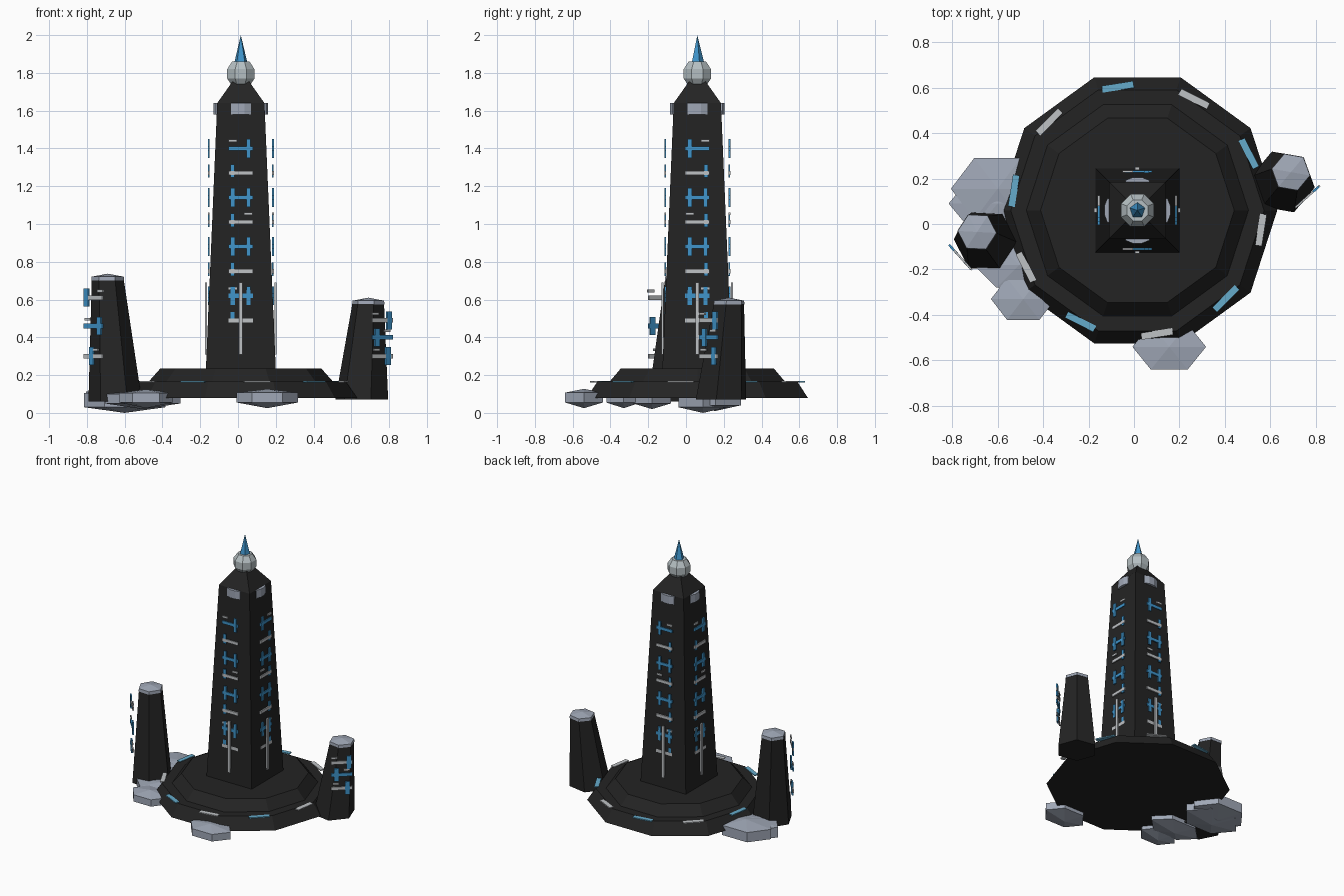
import bpy, bmesh
from math import sin, cos, pi, radians, sqrt, atan2
from mathutils import Matrix, Vector

cube = bpy.data.objects.get("Cube")
if cube:
    bpy.data.objects.remove(cube, do_unlink=True)


def material(name, rgb):
    m = bpy.data.materials.new(name)
    m.use_nodes = True
    m.diffuse_color = (*rgb, 1)
    m.node_tree.nodes["Principled BSDF"].inputs["Base Color"].default_value = (*rgb, 1)
    return m


BLACK = material("black stone", (0.017, 0.017, 0.017))
ROCK = material("blue grey rock", (0.35, 0.39, 0.47))
SILVER = material("pale silver", (0.52, 0.54, 0.56))
ORB = material("orb grey", (0.46, 0.52, 0.54))
BLUE = material("rune blue", (0.05, 0.30, 0.60))
SKY = material("ring blue", (0.13, 0.41, 0.60))

CX, CY = 0.015, 0.06      # axis of the main tower


def finish(name, bm, mat):
    bmesh.ops.recalc_face_normals(bm, faces=bm.faces)
    me = bpy.data.meshes.new(name)
    bm.to_mesh(me)
    bm.free()
    me.materials.append(mat)
    ob = bpy.data.objects.new(name, me)
    bpy.context.collection.objects.link(ob)
    return ob


def stack(name, rings, sides, mat, turn=0, squash=1):
    """Loft polygon rings (x, y, z, radius); zero radius makes a point."""
    bm = bmesh.new()
    loops = []
    for x, y, z, r in rings:
        count = sides if r else 1
        loops.append([bm.verts.new((x + r * cos(turn + 2 * pi * i / sides),
                                    y + squash * r * sin(turn + 2 * pi * i / sides), z))
                      for i in range(count)])
    for a, b in zip(loops, loops[1:]):
        for i in range(sides):
            j = (i + 1) % sides
            if len(a) == 1:
                bm.faces.new((a[0], b[j], b[i]))
            elif len(b) == 1:
                bm.faces.new((a[i], a[j], b[0]))
            else:
                bm.faces.new((a[i], a[j], b[j], b[i]))
    for loop in (loops[0], loops[-1]):
        if len(loop) > 1:
            bm.faces.new(loop)
    return finish(name, bm, mat)


def axial(*pairs):
    return [(CX, CY, z, r) for z, r in pairs]


def plate(name, centre, size, mat, angle=0):
    """Box whose width runs along the given angle."""
    bm = bmesh.new()
    place = Matrix.Translation(centre) @ Matrix.Rotation(angle, 4, 'Z')
    bmesh.ops.create_cube(bm, size=1, matrix=place @ Matrix.Diagonal((*size, 1)))
    return finish(name, bm, mat)


# Ten-sided stepped base
stack("base_lower_step", axial((0.08, 0.615), (0.165, 0.557)), 10, BLACK)
stack("base_upper_step", axial((0.16, 0.493), (0.235, 0.426)), 10, BLACK)

# Flat markers round the base
for k in range(10):
    a = radians(99 - 36 * k)
    plate(f"base_marker_{k}", (CX + 0.55 * cos(a), CY + 0.55 * sin(a), 0.165),
          (0.14, 0.03, 0.008), SILVER if k % 2 else SKY, a + pi / 2)

# Main tower with its roof, orb and spike
d = sqrt(2)
stack("main_tower", axial((0.23, 0.185 * d), (1.64, 0.125 * d), (1.76, 0.04 * d)),
      4, BLACK, pi / 4)
stack("orb", axial((1.73, 0.05), (1.77, 0.078), (1.82, 0.078), (1.86, 0.05)),
      8, ORB, pi / 8)
stack("spike", axial((1.855, 0.036), (2.0, 0)), 5, BLUE, pi / 2)

# Runes on the four tower faces: outward normal and sideways direction
FACES = {"front": ((0, -1), (1, 0)), "back": ((0, 1), (1, 0)),
         "left": ((1, 0), (0, -1)), "right": ((-1, 0), (0, -1))}
for side, (n, s) in FACES.items():
    angle = atan2(s[1], s[0])

    def spot(off, dist, z):
        return (CX + n[0] * dist + s[0] * off, CY + n[1] * dist + s[1] * off, z)

    for row in range(8):
        z = 0.49 + 0.13 * row
        blue = row % 2 == 1
        plate(f"{side}_rune_bar_{row}", spot(0, 0.17, z), (0.13, 0.009, 0.022),
              BLUE if blue else SILVER, angle)
        if blue:
            plate(f"{side}_rune_stem_{row}", spot(0.04, 0.17, z), (0.022, 0.01, 0.1), BLUE, angle)
        if row in (1, 3, 5):
            plate(f"{side}_rune_post_{row}", spot(-0.043, 0.17, z), (0.022, 0.01, 0.1), BLUE, angle)
        if not blue:
            plate(f"{side}_rune_post_{row}", spot(-0.045, 0.17, z + 0.01), (0.022, 0.008, 0.07),
                  BLUE, angle)
    for off, z in ((-0.042, 0.66), (0.04, 1.055), (-0.042, 1.44)):
        plate(f"{side}_rune_dash", spot(off, 0.17, z), (0.045, 0.009, 0.014), SILVER, angle)

    # Tall silver strip low on the face
    plate(f"{side}_strip", spot(0, 0.184, 0.5), (0.02, 0.012, 0.38), SILVER, angle)

    # Wedge-fronted window block under the roof
    bm = bmesh.new()
    low, high = [[bm.verts.new(spot(o, q, z)) for o, q in
                  ((-0.053, 0.1), (0.053, 0.1), (0.053, 0.132), (0.02, 0.145),
                   (-0.02, 0.145), (-0.053, 0.132))] for z in (1.58, 1.64)]
    bm.faces.new(low)
    bm.faces.new(high)
    for i in range(6):
        j = (i + 1) % 6
        bm.faces.new((low[i], low[j], high[j], high[i]))
    finish(f"{side}_window_block", bm, ROCK)


# Leaning side pillars with pale caps
def pillar(name, foot, head, z0, z1, turn):
    stack(name, [(*foot, z0, 0.142), (*head, z1, 0.084)], 6, BLACK, turn)
    stack(name + "_cap", [(*head, z1 - 0.015, 0.087), (*head, z1 + 0.006, 0.085),
                          (*head, z1 + 0.022, 0)], 6, ROCK, turn)


pillar("left_pillar", (0.655, 0.185), (0.69, 0.228), 0.07, 0.588, radians(50))
pillar("right_pillar", (-0.65, -0.075), (-0.69, -0.035), 0.06, 0.715, radians(57))


# Runes floating beside the pillars: rows of height, bar colour, post offset
def pillar_runes(name, x, y, angle, rows):
    for k, (z, mat, off) in enumerate(rows):
        plate(f"{name}_bar_{k}", (x, y, z), (0.145, 0.009, 0.024), mat, angle)
        plate(f"{name}_post_{k}", (x + off * cos(angle), y + off * sin(angle), z),
              (0.034, 0.01, 0.095), BLUE, angle)
        plate(f"{name}_dash_{k}", (x - off * cos(angle), y - off * sin(angle), z + 0.035),
              (0.045, 0.008, 0.014), SILVER, angle)


pillar_runes("left_rune", 0.763, 0.12, radians(42),
             [(0.49, SILVER, 0.05), (0.40, BLUE, -0.035), (0.30, SILVER, 0.04)])
pillar_runes("right_rune", -0.765, -0.145, radians(-48),
             [(0.61, SILVER, -0.055), (0.46, BLUE, 0.045), (0.30, SILVER, -0.015)])

# Flat six-sided rocks round the foot: x, y, half length, half depth, bottom, top
ROCKS = [(0.155, -0.54, 0.162, 0.1, 0.025, 0.127),
         (-0.487, -0.33, 0.142, 0.092, 0.025, 0.125),
         (-0.505, -0.18, 0.2, 0.1, 0.02, 0.12),
         (-0.60, 0.155, 0.205, 0.135, 0.01, 0.132),
         (-0.60, 0.09, 0.215, 0.13, 0.0, 0.125)]
for k, (x, y, rx, ry, bottom, top) in enumerate(ROCKS):
    stack(f"rock_{k}", [(x, y, bottom, 0), (x, y, bottom + 0.03, rx),
                        (x, y, top - 0.02, rx), (x, y, top, 0)],
          6, ROCK, 0, ry / (rx * sin(pi / 3)))
